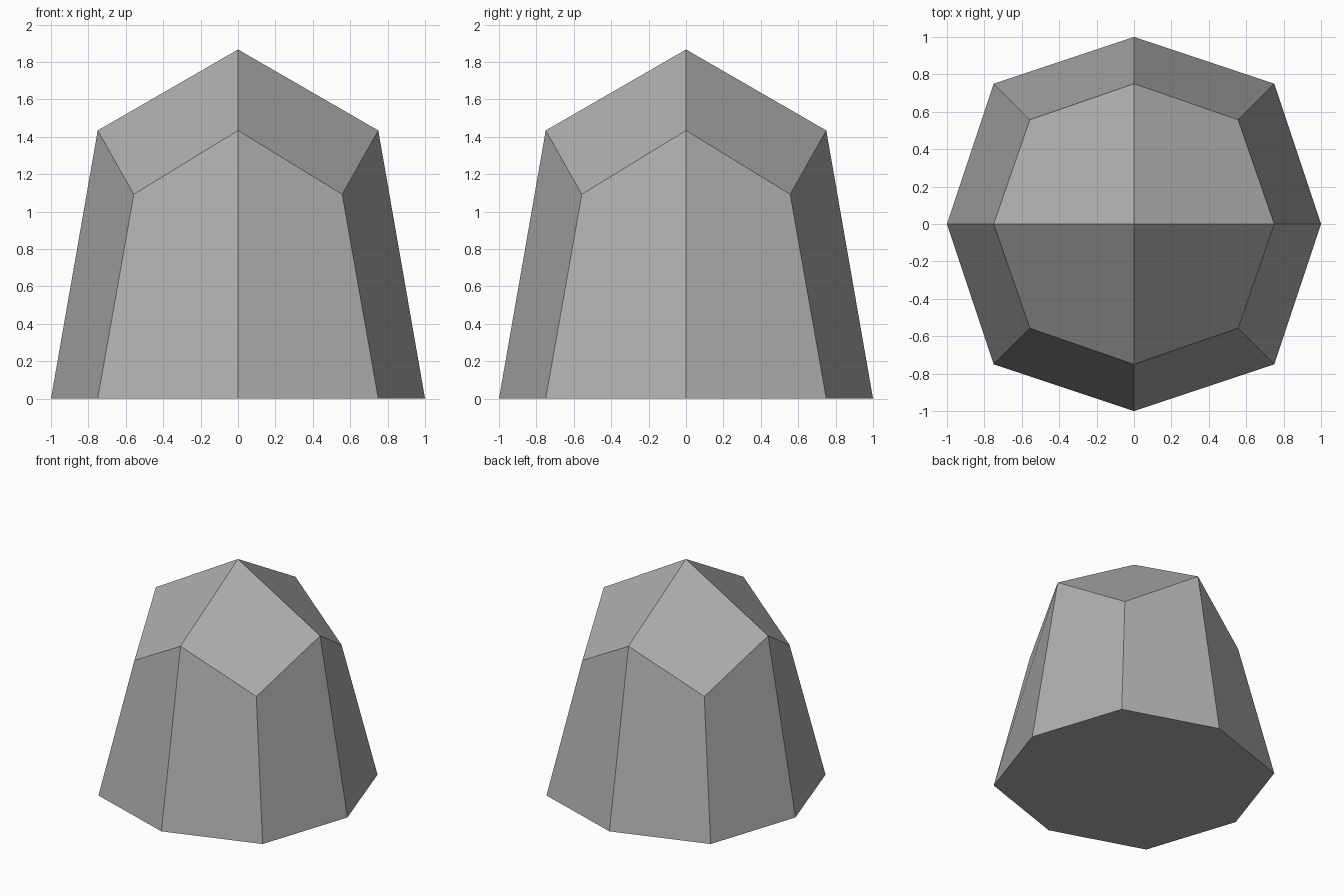
import bpy
import bmesh
from math import cos, sin, pi

cube = bpy.data.objects.get("Cube")
if cube:
    bpy.data.objects.remove(cube, do_unlink=True)

stone_grey = bpy.data.materials.new("stone grey")
stone_grey.use_nodes = True
grey = (0.425, 0.425, 0.425, 1)
stone_grey.diffuse_color = grey
stone_grey.node_tree.nodes["Principled BSDF"].inputs["Base Color"].default_value = grey

bm = bmesh.new()


def ring(axis, diagonal):
    """Eight vertices, alternating between axis and diagonal (radius, height)."""
    verts = []
    for i in range(8):
        r, z = diagonal if i % 2 else axis
        a = i * pi / 4
        verts.append(bm.verts.new((r * cos(a), r * sin(a), z)))
    return verts


# Octagonal foot, zigzag shoulder and peak
foot = ring((1.0, 0), (0.75 * 2 ** 0.5, 0))
shoulder = ring((0.75, 1.434), (0.557 * 2 ** 0.5, 1.093))
peak = bm.verts.new((0, 0, 1.867))

# Eight tapering walls
for i in range(8):
    j = (i + 1) % 8
    bm.faces.new((foot[i], foot[j], shoulder[j], shoulder[i]))

# Four kite-shaped roof facets
for i in range(0, 8, 2):
    bm.faces.new((peak, shoulder[i], shoulder[i + 1], shoulder[(i + 2) % 8]))

# Flat underside
bm.faces.new(list(reversed(foot)))

bmesh.ops.recalc_face_normals(bm, faces=bm.faces[:])
mesh = bpy.data.meshes.new("faceted_dome")
bm.to_mesh(mesh)
bm.free()
mesh.materials.append(stone_grey)
dome = bpy.data.objects.new("faceted_dome", mesh)
bpy.context.collection.objects.link(dome)
